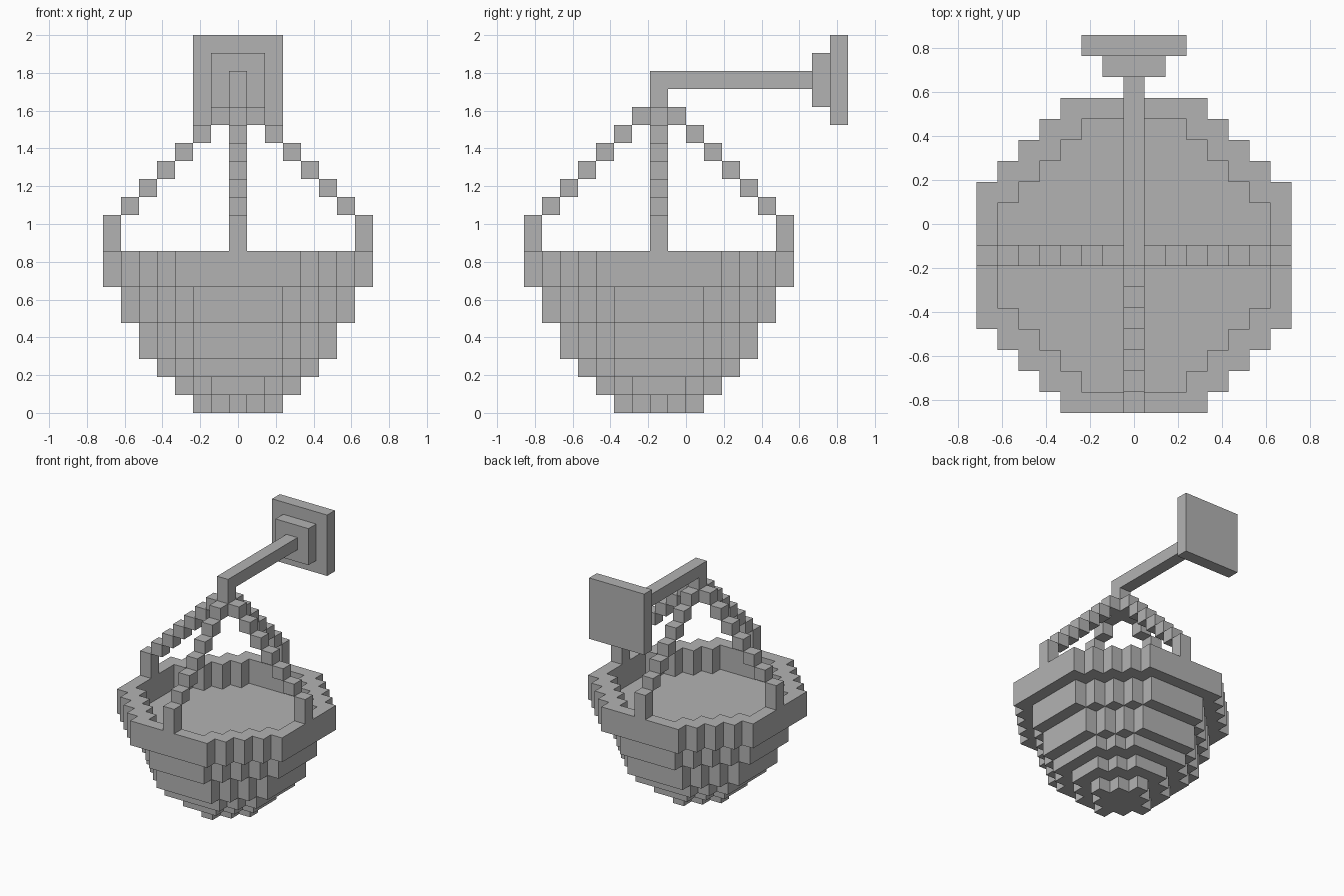
import bpy
import bmesh
from mathutils import Matrix, Vector

if "Cube" in bpy.data.objects:
    bpy.data.objects.remove(bpy.data.objects["Cube"], do_unlink=True)

V = 2 / 21                       # size of one block
CENTRE = Vector((0, -1.5, 0))    # basket axis, in blocks

grey = bpy.data.materials.new("plain_grey")
grey.use_nodes = True
grey.diffuse_color = (0.45, 0.45, 0.45, 1)
grey.node_tree.nodes["Principled BSDF"].inputs["Base Color"].default_value = grey.diffuse_color


def finish(name, bm):
    """Turn block units into a finished flat-shaded object."""
    bmesh.ops.recalc_face_normals(bm, faces=bm.faces)
    bmesh.ops.scale(bm, vec=(V, V, V), verts=bm.verts)
    mesh = bpy.data.meshes.new(name)
    bm.to_mesh(mesh)
    bm.free()
    mesh.materials.append(grey)
    obj = bpy.data.objects.new(name, mesh)
    bpy.context.collection.objects.link(obj)


def add_box(bm, low, high):
    low, high = Vector(low), Vector(high)
    size = high - low
    matrix = Matrix.Translation((low + high) / 2) @ Matrix.Diagonal((*size, 1))
    bmesh.ops.create_cube(bm, size=1, matrix=matrix)


def box(name, low, high):
    bm = bmesh.new()
    add_box(bm, low, high)
    finish(name, bm)


def stepped_ring(bm, reach, corner, z):
    """Octagon outline with stair-stepped corners, as a loop of vertices."""
    quarter = []
    for i in range(reach, corner - reach - 1, -1):
        quarter.append((i + 0.5, corner - i + 0.5))
        if i > corner - reach:
            quarter.append((i - 0.5, corner - i + 0.5))
    points = []
    for turn in range(4):
        points += quarter
        quarter = [(-y, x) for x, y in quarter]
    return [bm.verts.new(CENTRE + Vector((x, y, z))) for x, y in points]


def bridge(bm, a, b):
    for k in range(len(a)):
        n = (k + 1) % len(a)
        bm.faces.new((a[k], a[n], b[n], b[k]))


# Solid terraces of the bowl: reach, corner sum, bottom, top
terraces = [(2, 2, 0, 1), (3, 4, 1, 2), (4, 6, 2, 3), (5, 7, 3, 5), (6, 8, 5, 7)]
for number, (reach, corner, bottom, top) in enumerate(terraces, 1):
    bm = bmesh.new()
    lower = stepped_ring(bm, reach, corner, bottom)
    upper = stepped_ring(bm, reach, corner, top)
    bridge(bm, lower, upper)
    bm.faces.new(lower)
    bm.faces.new(upper)
    finish(f"basket_terrace_{number}", bm)

# Hollow rim around the soil
bm = bmesh.new()
rings = [stepped_ring(bm, reach, corner, z)
         for reach, corner, z in [(7, 10, 7), (7, 10, 9), (6, 8, 9), (6, 8, 7)]]
for k in range(4):
    bridge(bm, rings[k], rings[(k + 1) % 4])
finish("basket_rim", bm)

# Four hanging chains, each a post and a diagonal run of blocks
directions = {"left": (1, 0), "right": (-1, 0), "back": (0, 1), "front": (0, -1)}
for side, (dx, dy) in directions.items():
    bm = bmesh.new()
    for step in range(7, 0, -1):
        middle = CENTRE + Vector((dx, dy, 0)) * step
        bottom = 9 if step == 7 else 17 - step
        top = 18 - step
        half = Vector((0.5, 0.5, 0))
        add_box(bm, middle - half + Vector((0, 0, bottom)), middle + half + Vector((0, 0, top)))
    finish(f"chain_{side}", bm)

# Hanger, wall arm and mounting plates
box("hanger", (-0.5, -2, 16), (0.5, -1, 18))
box("wall_arm", (-0.5, -2, 18), (0.5, 7, 19))
box("inner_plate", (-1.5, 7, 17), (1.5, 8, 20))
box("wall_plate", (-2.5, 8, 16), (2.5, 9, 21))
